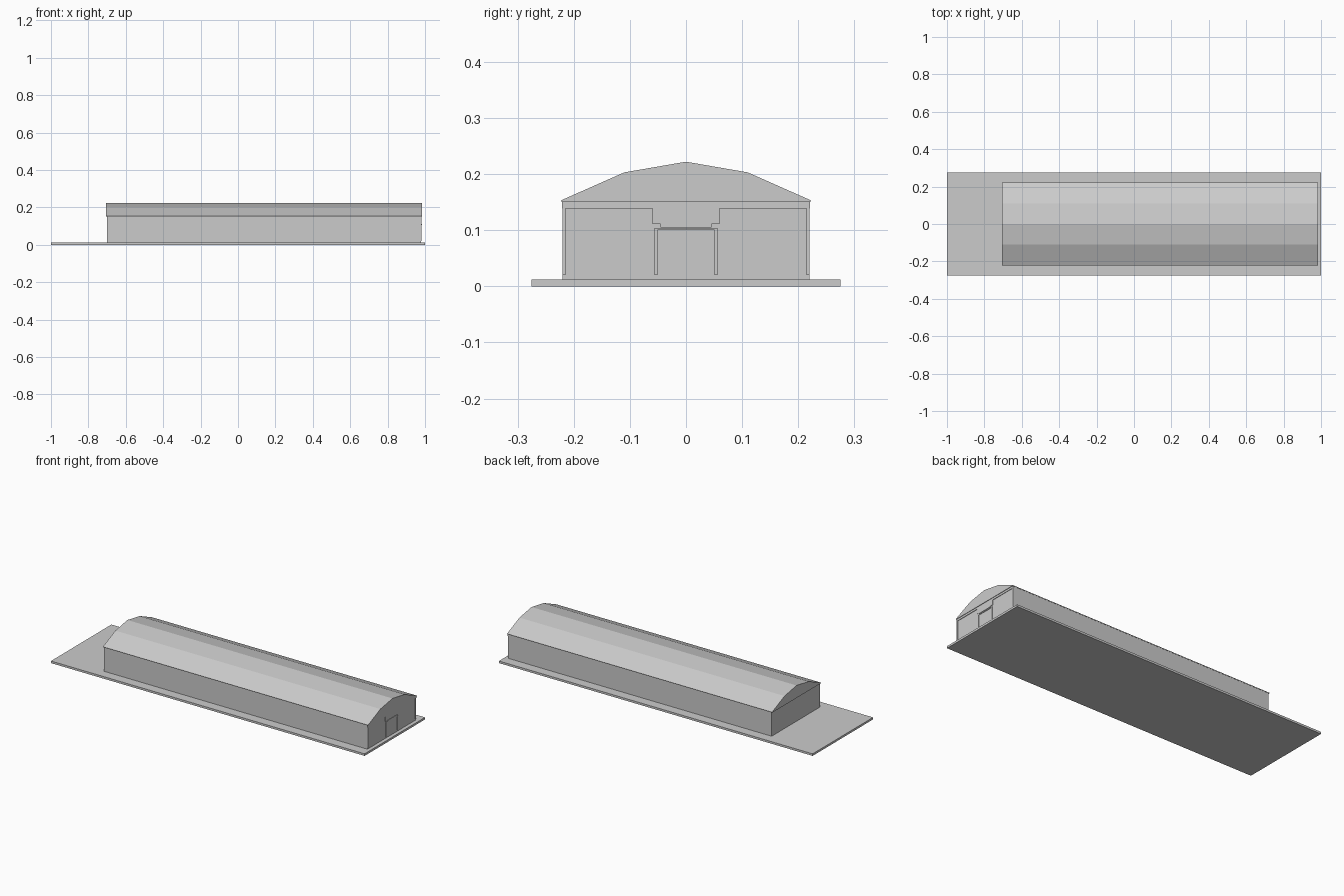
import bpy
import bmesh

cube = bpy.data.objects.get("Cube")
if cube:
    bpy.data.objects.remove(cube, do_unlink=True)

# Single plain grey
grey = bpy.data.materials.new("plain grey")
grey.use_nodes = True
colour = (0.6, 0.6, 0.6, 1)
grey.diffuse_color = colour
grey.node_tree.nodes["Principled BSDF"].inputs["Base Color"].default_value = colour


def prism(name, profile, x0, x1):
    """Extrude a (y, z) outline along x."""
    bm = bmesh.new()
    face = bm.faces.new([bm.verts.new((x0, y, z)) for y, z in profile])
    ext = bmesh.ops.extrude_face_region(bm, geom=[face])
    moved = [v for v in ext["geom"] if isinstance(v, bmesh.types.BMVert)]
    bmesh.ops.translate(bm, verts=moved, vec=(x1 - x0, 0, 0))
    bmesh.ops.recalc_face_normals(bm, faces=bm.faces)
    mesh = bpy.data.meshes.new(name)
    bm.to_mesh(mesh)
    bm.free()
    mesh.materials.append(grey)
    obj = bpy.data.objects.new(name, mesh)
    bpy.context.collection.objects.link(obj)
    return obj


def box(name, y0, y1, z0, z1, x0, x1):
    return prism(name, [(y0, z0), (y1, z0), (y1, z1), (y0, z1)], x0, x1)


def mirrored(half):
    """Complete a symmetric outline from its +y half."""
    return half + [(-y, z) for y, z in reversed(half) if y > 0]


WALL = 0.979      # entrance wall position
PROUD = 0.982     # face of the entrance trim

# Ground slab and long hall
box("ground_slab", -0.275, 0.275, 0, 0.012, -1, 1)
box("hall_walls", -0.22, 0.22, 0.012, 0.152, -0.70, WALL)

# Faceted barrel roof with a slight overhang
prism("roof", mirrored([(0.221, 0.15), (0.223, 0.153), (0.11, 0.203), (0, 0.222)]),
      -0.705, 0.985)

# Entrance band with dropped centre panel
prism("entrance_band", mirrored([(0.06, 0.111), (0.06, 0.139), (0.221, 0.139),
                                 (0.221, 0.15)]), WALL - 0.001, PROUD)

# Corner trims and door jambs
for side, label in ((1, "left"), (-1, "right")):
    for part, inner, outer, top in (("corner_trim", 0.2145, 0.22, 0.139),
                                    ("door_jamb", 0.0505, 0.056, 0.104)):
        y0, y1 = sorted((side * inner, side * outer))
        box(f"{part}_{label}", y0, y1, 0.02, top, WALL - 0.001, PROUD)

# Door head and plain strip above it
box("door_head", -0.0505, 0.0505, 0.1, 0.104, WALL - 0.001, PROUD)
box("door_strip", -0.045, 0.045, 0.105, 0.111, WALL - 0.001, 0.984)
